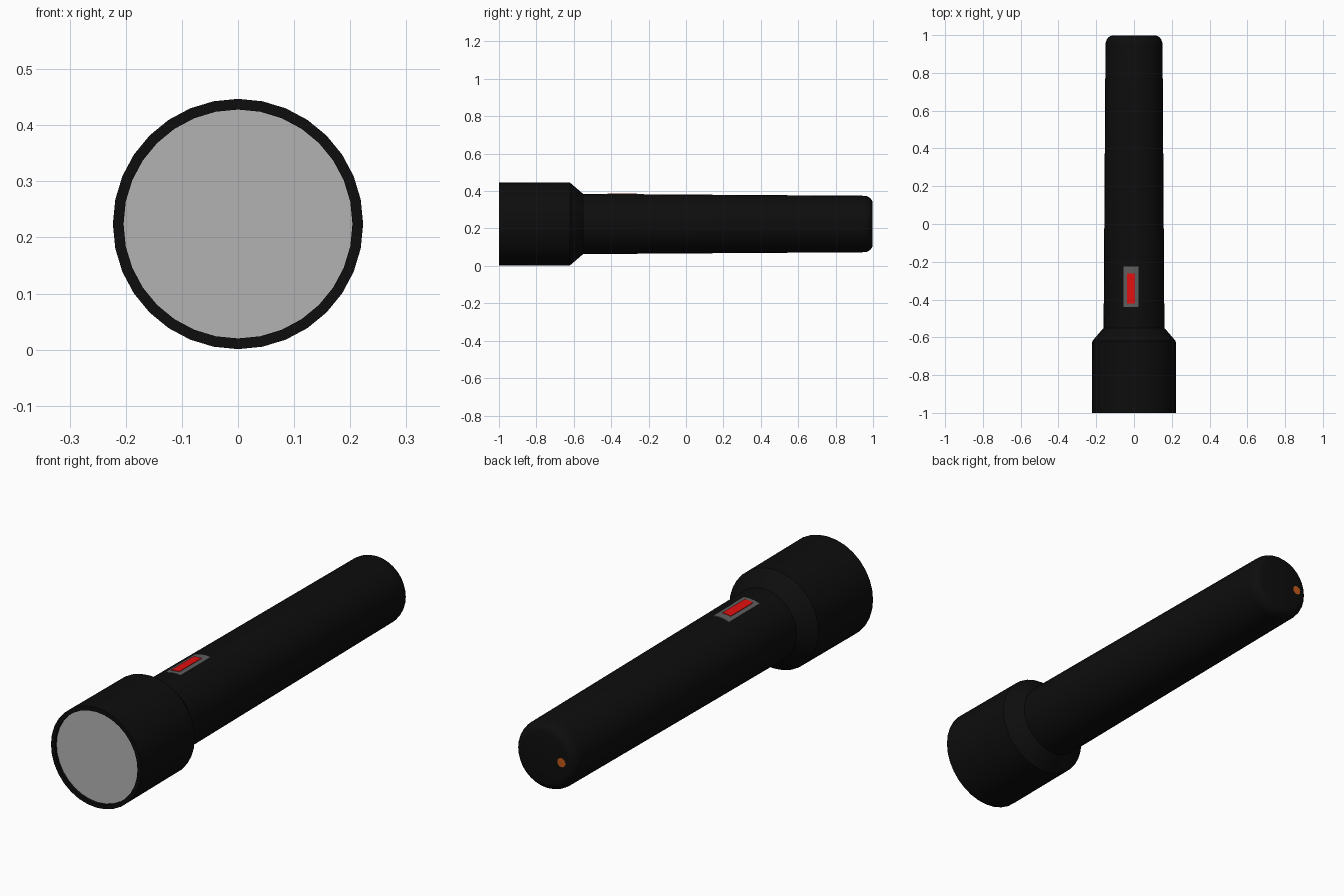
import bpy, bmesh, math

if "Cube" in bpy.data.objects:
    bpy.data.objects.remove(bpy.data.objects["Cube"])

SIDES = 32
AXIS_Z = 0.224


def material(name, colour):
    m = bpy.data.materials.new(name)
    m.diffuse_color = (*colour, 1)
    m.use_nodes = True
    m.node_tree.nodes["Principled BSDF"].inputs["Base Color"].default_value = m.diffuse_color
    return m


black = material("black", (0.004, 0.004, 0.004))
dark_grey = material("dark_grey", (0.11, 0.11, 0.11))
red = material("red", (0.75, 0.005, 0.005))
orange = material("orange", (0.55, 0.1, 0.01))
lens_grey = material("lens_grey", (0.45, 0.45, 0.45))


def finish(name, bm, mat, smooth=True):
    bmesh.ops.recalc_face_normals(bm, faces=bm.faces[:])
    mesh = bpy.data.meshes.new(name)
    bm.to_mesh(mesh)
    bm.free()
    mesh.materials.append(mat)
    ob = bpy.data.objects.new(name, mesh)
    bpy.context.collection.objects.link(ob)
    if smooth:
        bpy.ops.object.select_all(action='DESELECT')
        bpy.context.view_layer.objects.active = ob
        ob.select_set(True)
        bpy.ops.object.shade_smooth_by_angle(angle=math.radians(25))
    return ob


def lathe(name, profile, mat, cap_end=False):
    """Turn a (radius, y) profile around the torch axis."""
    bm = bmesh.new()
    rings = []
    for r, y in profile:
        angles = [2 * math.pi * i / SIDES for i in range(SIDES)]
        rings.append([bm.verts.new((r * math.sin(a), y, AXIS_Z + r * math.cos(a)))
                      for a in angles])
    for a, b in zip(rings, rings[1:]):
        for i in range(SIDES):
            j = (i + 1) % SIDES
            bm.faces.new((a[i], a[j], b[j], b[i]))
    if cap_end:
        bm.faces.new(rings[-1])
    return finish(name, bm, mat)


def disc(name, x, y, radius, facing, mat, sides=SIDES):
    bm = bmesh.new()
    ring = [bm.verts.new((x + radius * math.sin(2 * math.pi * i / sides), y,
                          AXIS_Z + radius * math.cos(2 * math.pi * i / sides)))
            for i in range(sides)]
    face = bm.faces.new(ring)
    face.normal_update()
    if face.normal.y * facing < 0:
        face.normal_flip()
    mesh = bpy.data.meshes.new(name)
    bm.to_mesh(mesh)
    bm.free()
    mesh.materials.append(mat)
    ob = bpy.data.objects.new(name, mesh)
    bpy.context.collection.objects.link(ob)


def curved_pad(name, x0, x1, y0, y1, radius, depth, mat, steps=6):
    """Thin block whose top follows the round barrel."""
    bm = bmesh.new()
    rows = []
    for i in range(steps + 1):
        x = x0 + (x1 - x0) * i / steps
        top = AXIS_Z + math.sqrt(radius ** 2 - x ** 2)
        rows.append([bm.verts.new((x, y, z)) for y, z in
                     ((y0, top), (y1, top), (y1, top - depth), (y0, top - depth))])
    for a, b in zip(rows, rows[1:]):
        for i in range(4):
            j = (i + 1) % 4
            bm.faces.new((a[i], a[j], b[j], b[i]))
    bm.faces.new(rows[0])
    bm.faces.new(rows[-1])
    return finish(name, bm, mat)


# Body: recessed rim, head, shoulder, tapered barrel, rounded tail
body = [(0.204, -0.988), (0.204, -1.0), (0.223, -1.0), (0.221, -0.62),
        (0.161, -0.55), (0.151, 0.95)]
for k in range(1, 6):
    a = math.radians(18 * k)
    body.append((0.111 + 0.04 * math.cos(a), 0.95 + 0.048 * math.sin(a)))
lathe("torch_body", body, black, cap_end=True)

# Lens
disc("lens", 0, -0.988, 0.204, -1, lens_grey)

# Switch plate and slider, slightly off centre
curved_pad("switch_plate", -0.055, 0.024, -0.44, -0.225, 0.1615, 0.01, dark_grey)
curved_pad("switch_slider", -0.037, 0.004, -0.42, -0.262, 0.164, 0.01, red)

# Charging indicator on the tail
disc("tail_indicator", -0.085, 1.0, 0.02, 1, orange, 16)
